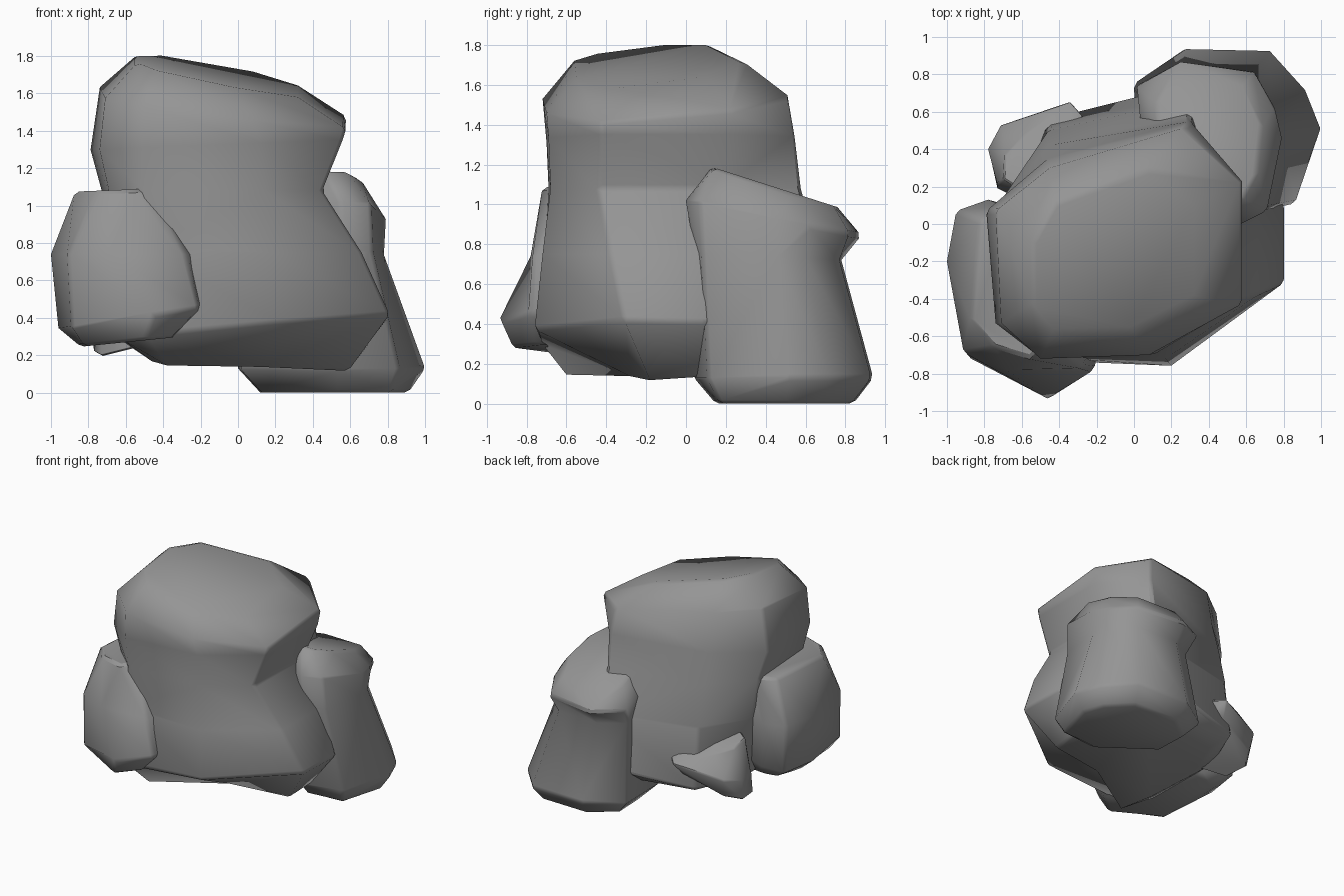
import bpy
import bmesh
import math

cube = bpy.data.objects.get("Cube")
if cube:
    bpy.data.objects.remove(cube, do_unlink=True)

stone = bpy.data.materials.new("stone_grey")
stone.use_nodes = True
colour = (0.3, 0.3, 0.3, 1.0)
stone.diffuse_color = colour
shader = stone.node_tree.nodes["Principled BSDF"]
shader.inputs["Base Color"].default_value = colour
shader.inputs["Roughness"].default_value = 0.9


def boulder(name, rings, bevel_width):
    """Loft eight-sided rings, top to bottom, into a closed boulder.

    Each ring is (height, slope along x, slope along y, outline in hundredths).
    The outline runs anticlockwise, starting at the rear of the -x side.
    """
    bm = bmesh.new()
    loops = []
    for height, slope_x, slope_y, outline in rings:
        loop = []
        for px, py in outline:
            x, y = px / 100, py / 100
            loop.append(bm.verts.new((x, y, height + slope_x * x + slope_y * y)))
        loops.append(loop)

    # Side walls
    for upper, lower in zip(loops, loops[1:]):
        for i in range(len(upper)):
            j = (i + 1) % len(upper)
            bm.faces.new((upper[i], lower[i], lower[j], upper[j]))

    # Top and underside
    bm.faces.new(loops[0])
    bm.faces.new(list(reversed(loops[-1])))
    bmesh.ops.recalc_face_normals(bm, faces=bm.faces[:])

    mesh = bpy.data.meshes.new(name)
    bm.to_mesh(mesh)
    bm.free()
    mesh.materials.append(stone)
    rock = bpy.data.objects.new(name, mesh)
    bpy.context.collection.objects.link(rock)

    # Worn edges and soft shading
    bevel = rock.modifiers.new("worn_edges", "BEVEL")
    bevel.width = bevel_width
    bevel.segments = 1
    bevel.limit_method = "ANGLE"
    bevel.angle_limit = math.radians(50)
    bpy.ops.object.select_all(action="DESELECT")
    rock.select_set(True)
    bpy.context.view_layer.objects.active = rock
    bpy.ops.object.shade_smooth_by_angle(angle=math.radians(65))
    return rock


# Tall central boulder: sloping crown, narrow waist, wide foot
boulder("main_boulder", [
    (1.7, -0.22, 0.13, [(-54, -10), (-54, -42), (-43, -56), (-2, -55),
                        (32, -38), (32, 10), (6, 28), (-42, 11)]),
    (1.53, -0.13, 0.09, [(-74, 7), (-71, -53), (-50, -72), (8, -70),
                         (58, -43), (58, 23), (27, 52), (-45, 30)]),
    (1.33, 0.04, 0, [(-79, 7), (-74, -53), (-52, -70), (12, -69),
                     (56, -43), (56, 22), (30, 55), (-46, 35)]),
    (1.08, 0, 0, [(-73, 10), (-69, -51), (-50, -69), (14, -68),
                  (45, -44), (45, 20), (30, 58), (-46, 42)]),
    (0.75, 0, 0, [(-67, 13), (-66, -51), (-50, -71), (17, -72),
                  (66, -38), (66, 14), (33, 67), (-46, 50)]),
    (0.34, 0.09, -0.02, [(-63, 16), (-63, -50), (-49, -73), (20, -76),
                         (81, -31), (81, 8), (36, 77), (-47, 56)]),
    (0.165, -0.06, 0.07, [(-48, 15), (-46, -35), (-38, -60), (12, -28),
                          (59, -18), (60, 5), (35, 52), (-38, 42)]),
], 0.02)

# Leaning boulder at the front of the -x side
boulder("front_boulder", [
    (1.11, 0.04, 0, [(-83, 2), (-87, -52), (-75, -66), (-55, -72),
                     (-46, -60), (-42, -30), (-50, 0), (-68, 9)]),
    (0.74, 0, 0, [(-95, 7), (-100, -20), (-91, -69), (-68, -78),
                  (-28, -77), (-23, -65), (-30, 0), (-78, 13)]),
    (0.48, 0.14, 0, [(-92, 5), (-96, -25), (-89, -71), (-45, -94),
                     (-21, -78), (-18, -65), (-30, 0), (-75, 10)]),
    (0.33, 0.1, 0, [(-78, -5), (-84, -25), (-82, -64), (-50, -88),
                    (-36, -76), (-34, -60), (-40, 0), (-65, 0)]),
], 0.02)

# Pinched boulder at the back of the +x side
boulder("back_boulder", [
    (1.23, 0, -0.32, [(12, 64), (14, 40), (46, 13), (58, 14),
                      (65, 25), (68, 50), (58, 74), (25, 76)]),
    (1.02, 0, -0.2, [(1, 75), (5, 40), (55, -1), (71, 7),
                     (79, 46), (75, 63), (65, 82), (25, 88)]),
    (0.76, 0, -0.05, [(5, 66), (8, 40), (55, 4), (72, 8),
                      (78, 46), (74, 60), (60, 77), (25, 78)]),
    (0.13, 0, 0, [(0, 75), (1, 29), (53, 4), (86, 11),
                  (100, 52), (92, 72), (73, 93), (28, 94)]),
    (0, 0, 0, [(12, 70), (13, 44), (53, 15), (82, 17),
               (91, 50), (85, 66), (68, 83), (30, 84)]),
], 0.02)

# Small stone tucked in behind
boulder("small_stone", [
    (0.72, 0, -0.3, [(-69, 37), (-70, 24), (-56, 15), (-40, 15),
                     (-30, 20), (-30, 42), (-38, 51), (-58, 48)]),
    (0.5, 0.2, 0.1, [(-78, 40), (-73, 21), (-55, 12), (-40, 12),
                     (-30, 20), (-27, 58), (-34, 66), (-71, 53)]),
    (0.41, 0.35, 0.2, [(-77, 37), (-73, 19), (-55, 10), (-40, 12),
                       (-30, 20), (-30, 50), (-37, 57), (-69, 50)]),
], 0.01)
